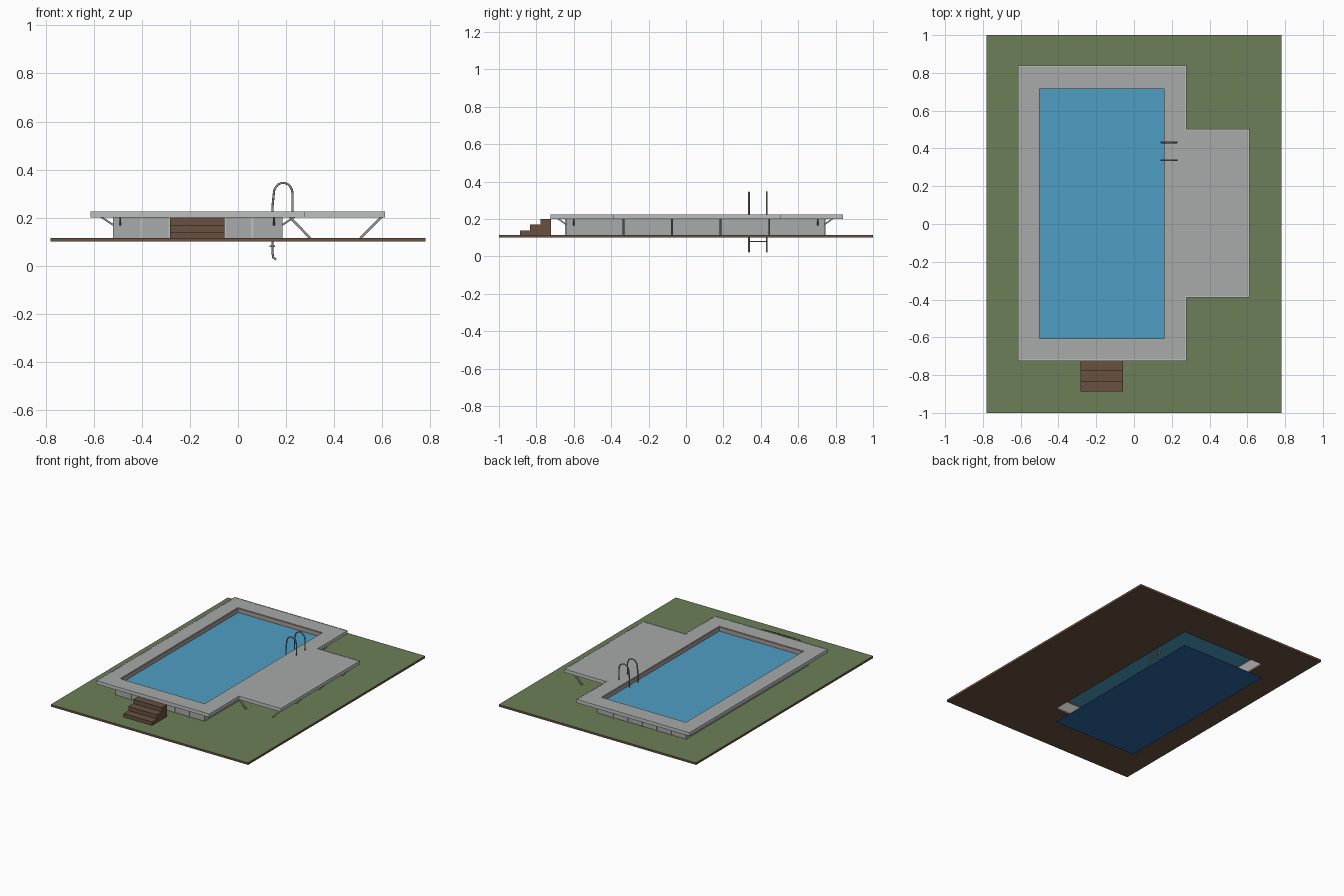
import bpy
import bmesh
import math
from mathutils import Vector

cube = bpy.data.objects.get("Cube")
if cube:
    bpy.data.objects.remove(cube, do_unlink=True)


def material(name, rgb):
    """Flat material from 0-255 display colour."""
    lin = [((c / 255 + 0.055) / 1.055) ** 2.4 for c in rgb] + [1]
    m = bpy.data.materials.new(name)
    m.use_nodes = True
    m.diffuse_color = lin
    m.node_tree.nodes["Principled BSDF"].inputs["Base Color"].default_value = lin
    return m


GRASS = material("grass green", (107, 127, 87))
SOIL = material("soil brown", (107, 83, 66))
WOOD = material("step wood", (104, 81, 64))
DECK = material("deck grey", (168, 170, 170))
TRIM = material("edge light grey", (190, 192, 192))
WATER = material("water blue", (78, 159, 196))
FLOOR = material("pool floor blue", (45, 104, 165))
RIM = material("rim beige", (172, 156, 148))
METAL = material("metal grey", (150, 150, 148))


def finish(name, bm, *mats):
    bmesh.ops.recalc_face_normals(bm, faces=bm.faces)
    me = bpy.data.meshes.new(name)
    bm.to_mesh(me)
    bm.free()
    for m in mats:
        me.materials.append(m)
    ob = bpy.data.objects.new(name, me)
    bpy.context.scene.collection.objects.link(ob)
    return ob


def boxes(name, mat, *specs):
    """Boxes given as (x0, x1, y0, y1, z0, z1)."""
    bm = bmesh.new()
    for x0, x1, y0, y1, z0, z1 in specs:
        vs = bmesh.ops.create_cube(bm, size=1)["verts"]
        bmesh.ops.scale(bm, vec=(x1 - x0, y1 - y0, z1 - z0), verts=vs)
        bmesh.ops.translate(bm, vec=((x0 + x1) / 2, (y0 + y1) / 2, (z0 + z1) / 2), verts=vs)
    return finish(name, bm, mat)


def ring(name, outer, inner, z0, z1, *mats):
    """Rectangular frame between two (x0, x1, y0, y1) rectangles."""
    bm = bmesh.new()

    def loop(r, z):
        a, b, c, d = r
        return [bm.verts.new((x, y, z)) for x, y in ((a, c), (b, c), (b, d), (a, d))]

    loops = [loop(outer, z0), loop(outer, z1), loop(inner, z1), loop(inner, z0)]
    for k in range(4):
        p, q = loops[k], loops[(k + 1) % 4]
        for i in range(4):
            j = (i + 1) % 4
            bm.faces.new((p[i], p[j], q[j], q[i]))
    return finish(name, bm, *mats)


def plane(name, r, z, mat):
    bm = bmesh.new()
    a, b, c, d = r
    bm.faces.new([bm.verts.new((x, y, z)) for x, y in ((a, c), (b, c), (b, d), (a, d))])
    return finish(name, bm, mat)


def bars(name, mat, width, *ends):
    """Square bars between pairs of points."""
    bm = bmesh.new()
    for a, b in ends:
        a, b = Vector(a), Vector(b)
        d = b - a
        rot = d.to_track_quat('Z', 'Y').to_matrix().to_4x4()
        rot.translation = (a + b) / 2
        vs = bmesh.ops.create_cube(bm, size=1)["verts"]
        bmesh.ops.scale(bm, vec=(width, width, d.length), verts=vs)
        bmesh.ops.transform(bm, matrix=rot, verts=vs)
    return finish(name, bm, mat)


def grow(r, t):
    return (r[0] - t, r[1] + t, r[2] - t, r[3] + t)


GROUND, TOP = 0.115, 0.225
POOL = (-0.505, 0.165, -0.61, 0.72)
WALL = (-0.52, 0.185, -0.64, 0.74)
EDGE = (-0.61, 0.275, -0.72, 0.835)
PATIO = (0.275, 0.607, -0.385, 0.5)

# Ground slab with grass on its upper faces
slab = ring("ground_slab", (-0.78, 0.78, -1, 1), POOL, 0.1, GROUND, SOIL, GRASS)
for f in slab.data.polygons:
    f.material_index = int(f.normal.z > 0.5)

# Basin, water and walls
plane("pool_floor", POOL, 0, FLOOR)
plane("water", POOL, 0.192, WATER)
ring("pool_walls", WALL, POOL, GROUND, 0.2, DECK)
ring("inner_rim", POOL, grow(POOL, -0.005), 0.188, 0.221, RIM)

# Ribs on the two short walls
ribs = []
for x in (-0.4, -0.285, -0.17, -0.055, 0.06):
    for y in WALL[2:]:
        ribs.append((x - 0.005, x + 0.005, y - 0.006, y + 0.006, GROUND, 0.2))
boxes("wall_ribs", TRIM, *ribs)

# Deck frame and side patio
ring("deck_frame", EDGE, POOL, 0.202, TOP - 0.001, DECK)
boxes("side_patio", DECK, PATIO + (0.202, TOP - 0.001))

# Light edging around the whole outline
outline = [(EDGE[0], EDGE[2]), (EDGE[1], EDGE[2]), (EDGE[1], PATIO[2]), (PATIO[1], PATIO[2]),
           (PATIO[1], PATIO[3]), (EDGE[1], PATIO[3]), (EDGE[1], EDGE[3]), (EDGE[0], EDGE[3])]
strips = []
for (ax, ay), (bx, by) in zip(outline, outline[1:] + outline[:1]):
    strips.append((min(ax, bx) - 0.004, max(ax, bx) + 0.004,
                   min(ay, by) - 0.004, max(ay, by) + 0.004, 0.2, TOP))
boxes("deck_edging", TRIM, *strips)

# Slanted legs below the patio
rows = [-0.335 + 0.26 * i for i in range(4)]
legs = []
for y in rows:
    legs.append(((0.3, y, GROUND), (0.215, y, 0.203)))
    legs.append(((0.51, y, GROUND), (0.597, y, 0.203)))
bars("patio_legs", METAL, 0.01, *legs)

# Short brackets below the deck overhang
brackets = []
for y in [-0.6] + rows + [0.705]:
    brackets.append(((WALL[0], y, 0.17), (WALL[0] - 0.05, y, 0.203)))
for y in (-0.6, 0.705):
    brackets.append(((WALL[1], y, 0.17), (WALL[1] + 0.05, y, 0.203)))
for x in (-0.49, 0.15):
    brackets.append(((x, WALL[2], 0.17), (x, WALL[2] - 0.045, 0.203)))
    brackets.append(((x, WALL[3], 0.17), (x, WALL[3] + 0.045, 0.203)))
bars("deck_brackets", METAL, 0.008, *brackets)

# Wooden steps
boxes("steps", WOOD, *[(-0.283, -0.057, -0.888 + 0.055 * i, -0.833 + 0.055 * i,
                        GROUND, 0.14 + 0.03 * i) for i in range(3)])

# Ladder rails: arch over the edge and a hooked lower end
path = [(0.227, 0.222), (0.227, 0.3)]
for i in range(1, 9):
    a = math.pi * i / 9
    path.append((0.188 + 0.039 * math.cos(a), 0.3 + 0.045 * math.sin(a)))
path += [(0.149, 0.3), (0.144, 0.25), (0.143, 0.06), (0.146, 0.035), (0.158, 0.025)]
for side, y in (("front", 0.337), ("back", 0.432)):
    curve = bpy.data.curves.new("ladder_rail_" + side, 'CURVE')
    curve.dimensions = '3D'
    curve.bevel_depth = 0.0045
    curve.bevel_resolution = 2
    curve.use_fill_caps = True
    spline = curve.splines.new('POLY')
    spline.points.add(len(path) - 1)
    for p, (x, z) in zip(spline.points, path):
        p.co = (x, y, z, 1)
        p.radius = 1
    spline.use_smooth = True
    curve.materials.append(METAL)
    bpy.context.scene.collection.objects.link(bpy.data.objects.new(curve.name, curve))

# Ladder treads
boxes("ladder_treads", METAL, *[(0.131, 0.155, 0.337, 0.432, z, z + 0.005) for z in (0.078, 0.14)])
